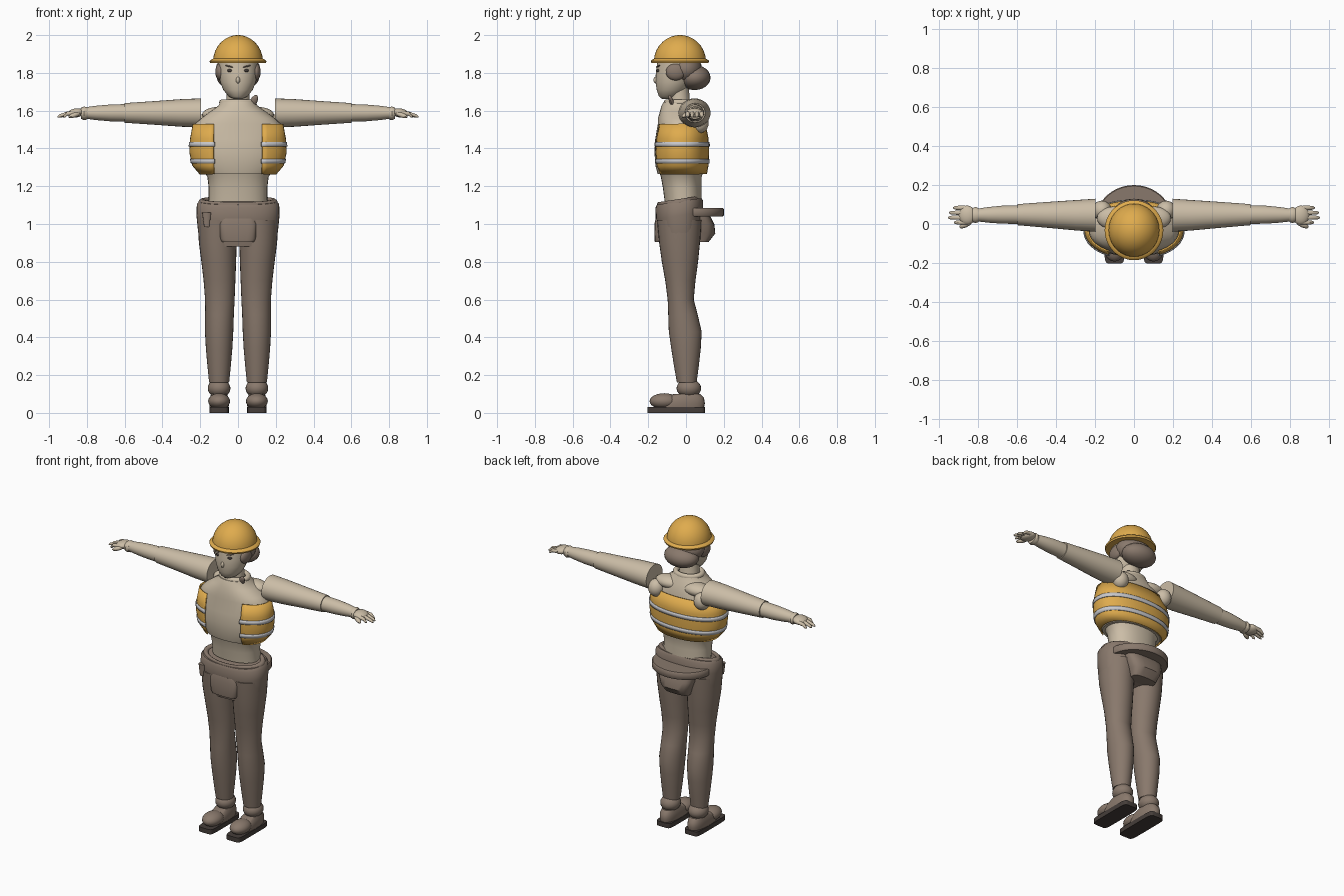
import bpy, bmesh, math
from mathutils import Vector, Matrix


def material(name, rgb):
    m = bpy.data.materials.new(name)
    m.diffuse_color = (*rgb, 1)
    return m


BEIGE = material("beige cloth and skin", (0.60, 0.51, 0.385))
BROWN = material("brown cloth and hair", (0.25, 0.19, 0.15))
YELLOW = material("safety yellow", (0.74, 0.41, 0.075))
GREY = material("reflective grey", (0.58, 0.58, 0.60))
DARK = material("dark sole", (0.06, 0.048, 0.042))
LIP = material("lip", (0.36, 0.24, 0.19))


def finish(name, bm, mat, angle=40):
    bmesh.ops.recalc_face_normals(bm, faces=bm.faces[:])
    me = bpy.data.meshes.new(name)
    bm.to_mesh(me)
    bm.free()
    me.materials.append(mat)
    me.shade_smooth()
    me.set_sharp_from_angle(angle=math.radians(angle))
    ob = bpy.data.objects.new(name, me)
    bpy.context.collection.objects.link(ob)
    return ob


def loft(name, rings, mat, axis="z", n=32, power=2.0, tilt=0.0, start=0.0, gap=None):
    """Rings are (height, centre a, centre b, radius a, radius b); gap opens the front by half-width."""
    bm = bmesh.new()
    rows = []
    for h, ca, cb, ra, rb in rings:
        row = []
        g = math.asin(min(gap / ra, 1)) if gap else 0
        for i in range(n + (1 if gap else 0)):
            t = -math.pi / 2 + g + (2 * math.pi - 2 * g) * i / n + start
            c, s = math.cos(t), math.sin(t)
            a = ca + ra * math.copysign(abs(c) ** (2 / power), c)
            b = cb + rb * math.copysign(abs(s) ** (2 / power), s)
            co = (a, b, h + tilt * b) if axis == "z" else (h, a, b)
            row.append(bm.verts.new(co))
        rows.append(row)
    for r0, r1 in zip(rows, rows[1:]):
        for i in range(n):
            j = i + 1 if gap else (i + 1) % n
            bm.faces.new((r0[i], r0[j], r1[j], r1[i]))
    if not gap:
        bm.faces.new(rows[0])
        bm.faces.new(rows[-1])
    return finish(name, bm, mat)


def ball(name, loc, size, mat, rot=(0, 0, 0), seg=24):
    bm = bmesh.new()
    bmesh.ops.create_uvsphere(bm, u_segments=seg, v_segments=seg // 2, radius=1)
    bm.transform(Matrix.Diagonal((*size, 1)))
    ob = finish(name, bm, mat)
    ob.location, ob.rotation_euler = loc, rot
    return ob


def ring(name, loc, rx, ry, tube, mat, flat=1.0):
    bpy.ops.mesh.primitive_torus_add(major_segments=36, minor_segments=10, location=loc,
                                     major_radius=rx, minor_radius=tube)
    ob = bpy.context.object
    ob.name = name
    ob.scale = (1, ry / rx, flat)
    ob.data.materials.append(mat)
    ob.data.shade_smooth()
    return ob


# Torso shirt and the vest wrapped round it
VEST = [(1.265, 0, -.025, .20, .132), (1.31, 0, -.027, .238, .142), (1.38, 0, -.028, .254, .146),
        (1.45, 0, -.027, .25, .143), (1.53, 0, -.028, .235, .128)]
loft("shirt_waist", [(1.12, 0, -.015, .155, .098), (1.19, 0, -.02, .155, .102),
                     (1.25, 0, -.025, .162, .108), (1.29, 0, -.025, .19, .122)], BEIGE, power=2.2)
loft("shirt_chest", [(z, a, b, ra - .009, rb - .007) for z, a, b, ra, rb in VEST]
     + [(1.56, 0, -.03, .195, .118), (1.60, 0, -.032, .14, .105), (1.625, 0, -.035, .105, .095),
        (1.645, 0, -.035, .095, .085)], BEIGE, n=40, power=2.2)


def vest_at(z, grow):
    for p, q in zip(VEST, VEST[1:]):
        if p[0] <= z <= q[0]:
            t = (z - p[0]) / (q[0] - p[0])
            _, a, b, ra, rb = [u + (v - u) * t for u, v in zip(p, q)]
            return (z, a, b, ra + grow, rb + grow)


def wrap(name, heights, grow, gap, mat):
    ob = loft(name, [vest_at(z, grow) for z in heights], mat, n=40, power=2.2, gap=gap)
    mod = ob.modifiers.new("thickness", "SOLIDIFY")
    mod.thickness, mod.offset = 0.008, 0


wrap("vest", [1.265, 1.31, 1.345, 1.38, 1.415, 1.45, 1.53], .0, .12, YELLOW)
for i, (lo, hi) in enumerate([(1.32, 1.345), (1.41, 1.435)]):
    wrap(f"reflective_band_{i + 1}", [lo, (lo + hi) / 2, hi], .005, .115, GREY)

# Neck and collar
loft("neck", [(1.60, 0, -.03, .07, .065), (1.66, 0, -.035, .06, .055), (1.72, 0, -.04, .06, .055)], BEIGE)
ring("collar", (0, -.032, 1.643), .082, .07, .018, BEIGE)
ball("scarf_end", (.08, -.075, 1.645), (.02, .012, .045), BROWN, (.35, .5, 0), 12)

# Head, face and hair
loft("head", [(1.662, 0, -.095, .022, .032), (1.675, 0, -.088, .05, .055), (1.71, 0, -.075, .078, .08),
              (1.75, 0, -.067, .094, .094), (1.80, 0, -.06, .102, .1), (1.87, 0, -.05, .104, .1)], BEIGE)
ball("nose", (0, -.16, 1.762), (.011, .012, .018), BEIGE, seg=12)
ball("mouth", (0, -.152, 1.728), (.026, .005, .005), LIP, seg=12)
ball("hair_cap", (0, -.005, 1.82), (.118, .09, .08), BROWN)
ball("hair_bun", (0, .045, 1.775), (.112, .085, .066), BROWN)
for s, side in ((-1, "left"), (1, "right")):
    ball(f"side_hair_{side}", (s * .095, -.055, 1.805), (.025, .052, .045), BROWN)
    ball(f"eye_{side}", (s * .045, -.148, 1.812), (.014, .006, .008), DARK, (0, 0, s * .45), 12)
    ball(f"brow_{side}", (s * .047, -.148, 1.835), (.024, .006, .004), BROWN, (0, -s * .2, s * .45), 12)

# Hard hat: dome and brim
dome = [(1.86 + .14 * math.sin(a), 0, -.032, .132 * math.cos(a), .138 * math.cos(a))
        for a in [math.radians(d) for d in (0, 12, 24, 36, 48, 60, 70, 79, 86)]]
loft("helmet_dome", dome, YELLOW, n=36)
loft("helmet_brim", [(1.852, 0, -.032, .147, .151), (1.862, 0, -.032, .151, .154),
                     (1.868, 0, -.032, .146, .150), (1.876, 0, -.032, .130, .135)], YELLOW, n=36)

# Hips, waistband, rear belt shelf and pouches
loft("trouser_hips", [(.90, 0, -.03, .20, .105), (.97, 0, -.032, .212, .118), (1.05, 0, -.035, .22, .125),
                      (1.11, 0, -.036, .218, .126), (1.125, 0, -.036, .205, .118)],
     BROWN, n=40, power=2.4, tilt=.15)
ring("waistband", (0, -.036, 1.115), .192, .108, .018, BROWN).rotation_euler[0] = .15
loft("belt_shelf", [(1.04, 0, .03, .187, .165), (1.046, 0, .03, .192, .17), (1.08, 0, .03, .192, .17),
                    (1.086, 0, .03, .187, .165)], BROWN, n=40)
loft("front_pouch", [(.905, 0, -.12, .085, .045), (.92, 0, -.12, .095, .047), (1.0, 0, -.12, .10, .047),
                     (1.03, 0, -.12, .09, .04)], BROWN, n=24, power=4)
loft("rear_pouch", [(.905, 0, .08, .085, .04), (.95, 0, .085, .10, .07), (1.0, 0, .08, .12, .07),
                    (1.05, 0, .07, .13, .055)], BROWN, n=24, power=3)
loft("hip_tab", [(.985, -.165, -.118, .015, .025), (1.06, -.165, -.118, .025, .028)], BROWN, n=16, power=4)

for s, side in ((-1, "left"), (1, "right")):
    # Leg, ankle and shoe
    loft(f"leg_{side}", [(z, s * x, y, rx, ry) for z, x, y, rx, ry in
         [(.16, .10, .004, .053, .052), (.25, .10, .002, .062, .066), (.34, .10, .0, .07, .078),
          (.43, .10, -.004, .075, .087), (.52, .098, -.016, .076, .078), (.60, .096, -.028, .078, .069),
          (.70, .098, -.03, .084, .08), (.80, .102, -.032, .092, .096), (.90, .107, -.034, .10, .108),
          (1.02, .108, -.035, .106, .118)]], BROWN, n=28)
    ball(f"ankle_{side}", (s * .10, .015, .13), (.06, .065, .05), BROWN)
    loft(f"shoe_{side}", [(.028, s * .10, -.03, .05, .125), (.05, s * .10, -.028, .053, .128),
         (.08, s * .10, -.01, .05, .105), (.10, s * .10, .005, .042, .07)], BROWN, n=28, power=2.4)
    ball(f"toe_cap_{side}", (s * .10, -.115, .062), (.058, .078, .042), BROWN)
    loft(f"sole_{side}", [(0, s * .10, -.052, .052, .152), (.03, s * .10, -.052, .052, .152)],
         DARK, n=32, power=7)

    # Shoulder ball, sleeve and forearm
    ball(f"shoulder_{side}", (s * .165, .07, 1.535), (.05, .05, .055), BEIGE)
    ball(f"shoulder_blade_{side}", (s * .10, .03, 1.58), (.09, .06, .04), BEIGE)
    loft(f"sleeve_{side}", [(s * x, y, z, ry, rz) for x, y, z, ry, rz in
         [(.197, .045, 1.588, .085, .077), (.30, .045, 1.588, .078, .073), (.45, .047, 1.588, .066, .062),
          (.60, .048, 1.588, .054, .052)]], BEIGE, axis="x", n=28)
    loft(f"forearm_{side}", [(s * x, y, z, ry, rz) for x, y, z, ry, rz in
         [(.59, .048, 1.588, .048, .047), (.68, .048, 1.588, .046, .044), (.75, .047, 1.588, .04, .038),
          (.81, .046, 1.588, .032, .03)]], BEIGE, axis="x", n=28)

    # Hand with cuff, palm, four fingers and thumb
    loft(f"wrist_cuff_{side}", [(s * .80, .046, 1.586, .036, .033), (s * .815, .046, 1.586, .042, .036),
         (s * .83, .046, 1.586, .036, .03)], BEIGE, axis="x", n=20)
    ball(f"palm_{side}", (s * .858, .045, 1.588), (.045, .05, .024), BEIGE, (0, s * .15, 0), 20)
    for k in range(4):
        y = .008 + .025 * k
        reach = (.925, .955, .95, .93)[k]
        loft(f"finger_{k + 1}_{side}", [(s * .865, y, 1.588, .012, .012), (s * .905, y, 1.584, .0115, .011),
             (s * (reach - .01), y, 1.572, .0095, .009), (s * reach, y, 1.567, .004, .004)],
             BEIGE, axis="x", n=10)
    ball(f"thumb_{side}", (s * .865, -.002, 1.577), (.038, .015, .013), BEIGE, (0, s * .3, -s * .45), 12)
